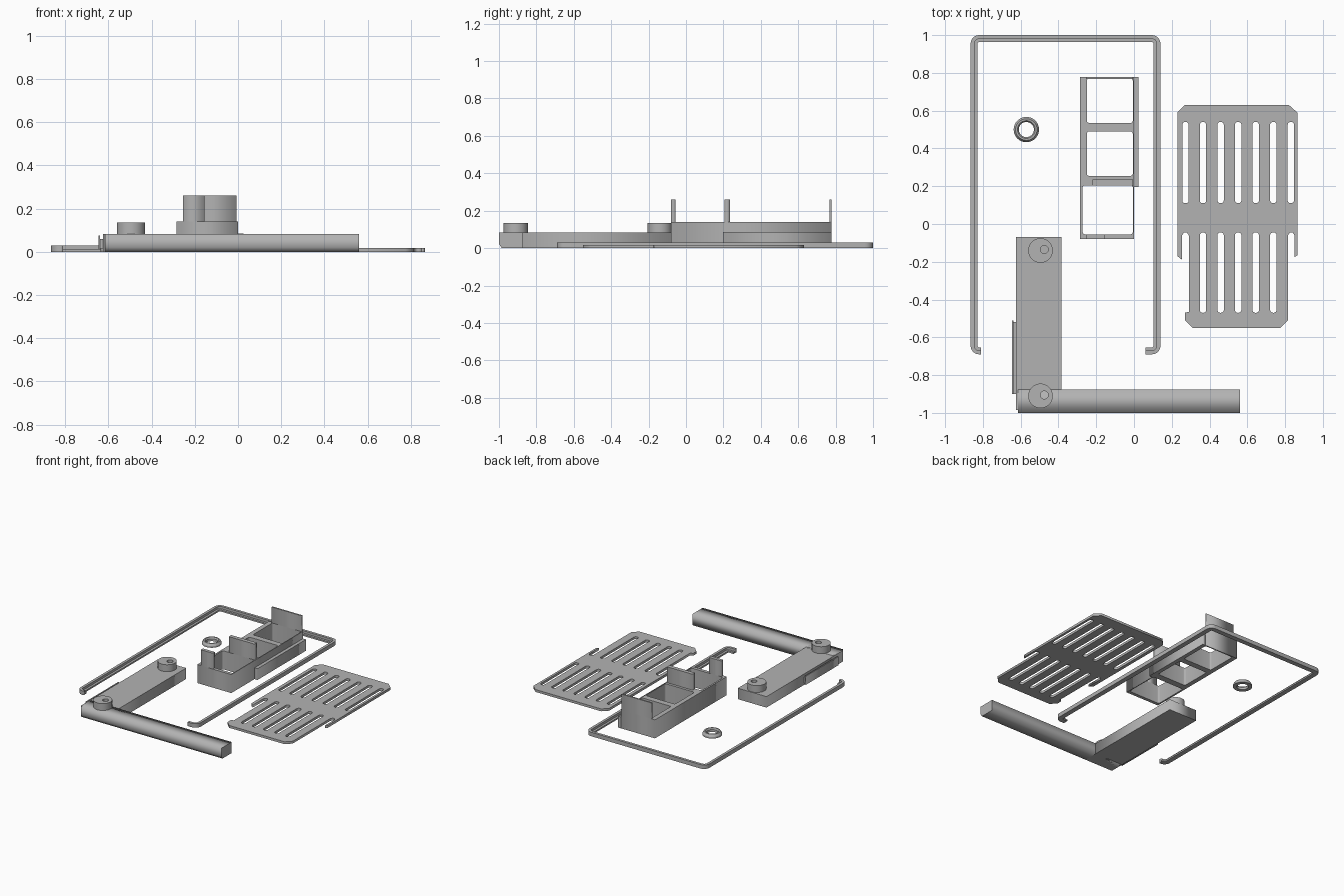
import bpy, math
from mathutils import Vector

if "Cube" in bpy.data.objects:
    bpy.data.objects.remove(bpy.data.objects["Cube"])

grey = bpy.data.materials.new("plain_grey")
grey.use_nodes = True
grey.diffuse_color = (0.45, 0.45, 0.45, 1)
grey.node_tree.nodes["Principled BSDF"].inputs["Base Color"].default_value = grey.diffuse_color


def plate(name, loops, z0, z1):
    """Solid from 2D loops: the first is the outline, the rest are holes."""
    data = bpy.data.curves.new(name, "CURVE")
    data.dimensions = "2D"
    data.fill_mode = "BOTH"
    data.extrude = (z1 - z0) / 2
    for loop in loops:
        sp = data.splines.new("POLY")
        sp.points.add(len(loop) - 1)
        for p, (x, y) in zip(sp.points, loop):
            p.co = (x, y, 0, 1)
        sp.use_cyclic_u = True
    obj = bpy.data.objects.new(name, data)
    bpy.context.collection.objects.link(obj)
    obj.location.z = (z0 + z1) / 2
    bpy.ops.object.select_all(action="DESELECT")
    obj.select_set(True)
    bpy.context.view_layer.objects.active = obj
    bpy.ops.object.convert(target="MESH")
    obj = bpy.context.object
    obj.data.materials.clear()
    obj.data.materials.append(grey)
    return obj


def smooth(obj):
    bpy.ops.object.select_all(action="DESELECT")
    obj.select_set(True)
    bpy.context.view_layer.objects.active = obj
    bpy.ops.object.shade_smooth_by_angle(angle=math.radians(30))


def rect(x0, x1, y0, y1):
    return [(x0, y0), (x1, y0), (x1, y1), (x0, y1)]


def circle(cx, cy, r, n=40):
    return [(cx + r * math.cos(math.tau * i / n), cy + r * math.sin(math.tau * i / n)) for i in range(n)]


def rounded(points, r, closed=True, n=6):
    """Replace the corners of a path by small arcs."""
    out = []
    for i, p in enumerate(points):
        if not closed and i in (0, len(points) - 1):
            out.append(p)
            continue
        p = Vector(p)
        u = (Vector(points[i - 1]) - p).normalized()
        v = (Vector(points[(i + 1) % len(points)]) - p).normalized()
        c = p + (u + v) * r
        for k in range(n + 1):
            a = math.pi / 2 * k / n
            out.append(tuple(c - v * r * math.cos(a) - u * r * math.sin(a)))
    return out


def box(name, x0, x1, y0, y1, z0, z1):
    return plate(name, [rect(x0, x1, y0, y1)], z0, z1)


def solid_of_rings(name, rings):
    """Closed solid made by joining equal rings of 3D points in a cycle."""
    n, m = len(rings[0]), len(rings)
    verts = [v for ring in rings for v in ring]
    faces = [(j * n + i, j * n + (i + 1) % n, (j + 1) % m * n + (i + 1) % n, (j + 1) % m * n + i)
             for j in range(m) for i in range(n)]
    mesh = bpy.data.meshes.new(name)
    mesh.from_pydata(verts, [], faces)
    mesh.materials.append(grey)
    obj = bpy.data.objects.new(name, mesh)
    bpy.context.collection.objects.link(obj)
    return obj


# Wire frame: a stepped U with short hooks at the open end
def hook_path(d):
    x0, x1, y0, y1 = -0.865 + d, 0.14 - d, -0.69 + d, 1 - d
    corners = [(-0.81, y0), (x0, y0), (x0, y1), (x1, y1), (x1, y0), (0.06, y0)]
    return rounded(corners, 0.045 - d, closed=False)


for name, d0, d1, top in (("frame_rim", 0, 0.02, 0.03), ("frame_lip", 0.02, 0.037, 0.012)):
    plate(name, [hook_path(d0) + hook_path(d1)[::-1]], 0, top)

# Slotted grille, with the outer lower slots open at the ends
outline = [(0.23, 0.59), (0.27, 0.63), (0.82, 0.63), (0.865, 0.59), (0.865, -0.165),
           (0.85, -0.175), (0.85, -0.06), (0.84, -0.045), (0.825, -0.045), (0.815, -0.06),
           (0.815, -0.51), (0.775, -0.55), (0.31, -0.55), (0.27, -0.51), (0.27, -0.47),
           (0.29, -0.465), (0.29, -0.06), (0.28, -0.045), (0.265, -0.045), (0.255, -0.06),
           (0.255, -0.19), (0.23, -0.17)]
slots = []
for i in range(7):
    x = 0.2725 + 0.093 * i
    slots.append(rounded(rect(x - 0.017, x + 0.017, 0.11, 0.54), 0.015, n=4))
    if 0 < i < 6:
        slots.append(rounded(rect(x - 0.017, x + 0.017, -0.47, -0.045), 0.015, n=4))
plate("grille", [outline] + slots, 0, 0.018)

# Three-cell caddy with upright tabs and a side rail
cells = [rect(-0.25, -0.006, 0.535, 0.77), rect(-0.25, -0.006, 0.255, 0.49),
         rect(-0.272, -0.006, -0.055, 0.205)]
plate("caddy_body", [rect(-0.285, 0, -0.08, 0.778)] + [rounded(c, 0.012, n=3) for c in cells], 0, 0.14)
box("caddy_side_rail", 0, 0.025, 0.197, 0.778, 0, 0.085)
box("caddy_front_tab", -0.255, -0.155, -0.08, -0.055, 0.14, 0.26)
box("caddy_middle_tab", -0.22, -0.006, 0.205, 0.235, 0.14, 0.26)
box("caddy_back_tab", -0.255, -0.006, 0.767, 0.778, 0.14, 0.26)

# L-shaped arm; the long bar has a chamfered lower front edge
section = [(-0.985, 0), (-0.875, 0), (-0.875, 0.083), (-1, 0.083), (-1, 0.022)]
bar = plate("arm_bar", [section], -0.615, 0.56)
bar.rotation_euler = (math.pi / 2, 0, math.pi / 2)
bar.location = ((0.56 - 0.615) / 2, 0, 0)
box("arm_block", -0.625, -0.385, -0.985, -0.07, 0, 0.083)

# Clip strip on the outer side of the arm
box("clip_web", -0.638, -0.625, -0.9, -0.52, 0.015, 0.06)
box("clip_plate", -0.647, -0.638, -0.9, -0.51, 0.01, 0.075)

# Round posts with an off-centre hole
for side, y in (("back", -0.14), ("front", -0.91)):
    smooth(plate(side + "_post", [circle(-0.495, y, 0.065), circle(-0.475, y + 0.005, 0.021, 24)], 0.083, 0.135))

# Bevelled washer
profile = [(0.04, 0), (0.067, 0), (0.067, 0.012), (0.057, 0.028), (0.047, 0.028), (0.04, 0.018)]
smooth(solid_of_rings("washer", [[(x, y, z) for x, y in circle(-0.57, 0.5, r)] for r, z in profile]))
